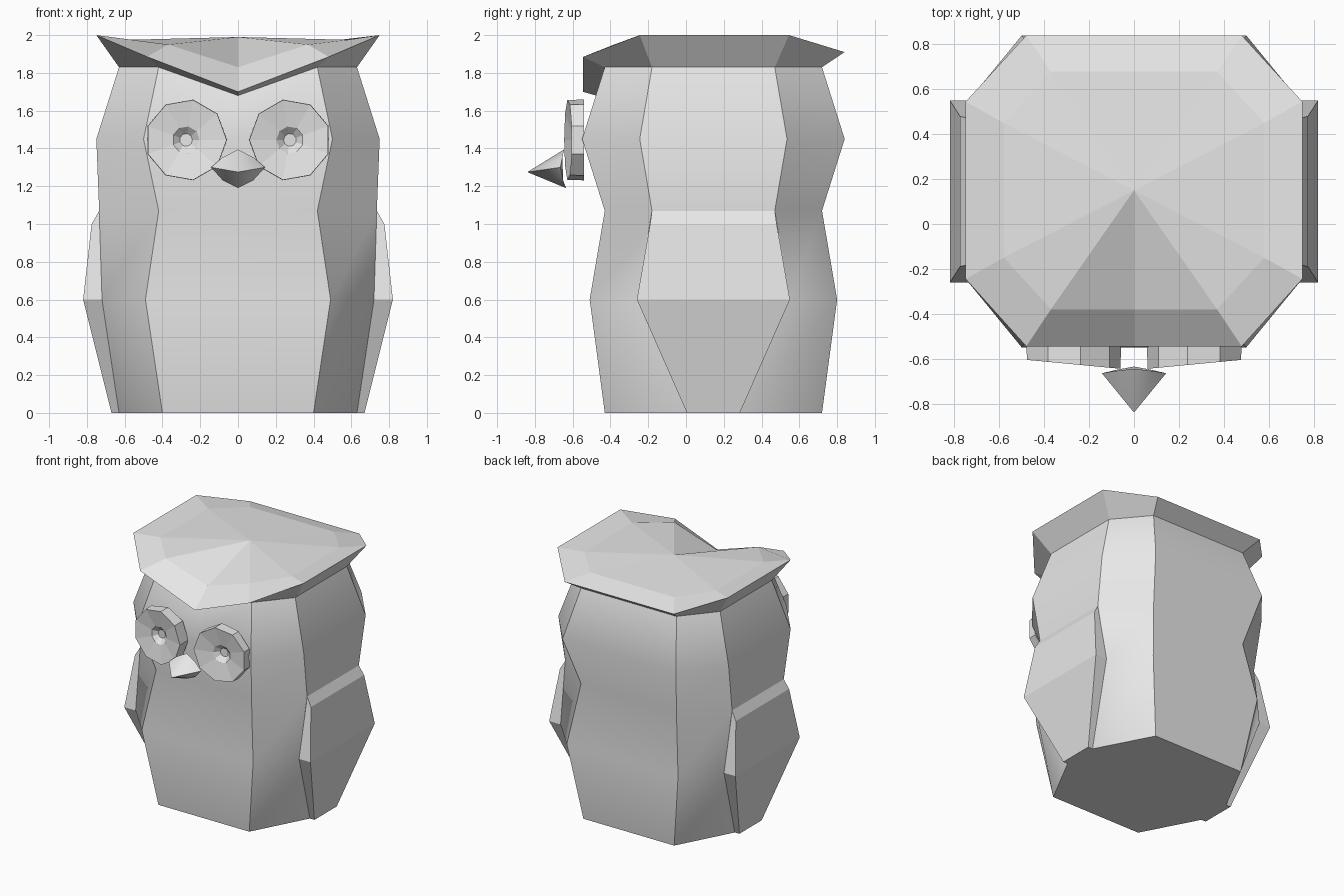
import bpy, bmesh, math

cube = bpy.data.objects.get("Cube")
if cube:
    bpy.data.objects.remove(cube, do_unlink=True)

grey = bpy.data.materials.new("light_grey")
grey.use_nodes = True
grey.diffuse_color = (0.8, 0.8, 0.8, 1)
grey.node_tree.nodes["Principled BSDF"].inputs["Base Color"].default_value = (0.8, 0.8, 0.8, 1)

MID_Y = 0.145  # body centre line, front to back


def loft(name, rings, cap_start=True, cap_end=True, apex=None, smooth=None):
    """Skin a list of equal rings, with optional caps or an apex point."""
    bm = bmesh.new()
    loops = [[bm.verts.new(p) for p in ring] for ring in rings]
    n = len(loops[0])
    for a, b in zip(loops, loops[1:]):
        for i in range(n):
            j = (i + 1) % n
            bm.faces.new((a[i], a[j], b[j], b[i]))
    if cap_start:
        bm.faces.new(loops[0])
    if apex:
        tip = bm.verts.new(apex)
        for i in range(n):
            bm.faces.new((loops[-1][i], loops[-1][(i + 1) % n], tip))
    elif cap_end:
        bm.faces.new(loops[-1])
    bmesh.ops.recalc_face_normals(bm, faces=bm.faces)
    mesh = bpy.data.meshes.new(name)
    bm.to_mesh(mesh)
    bm.free()
    mesh.materials.append(grey)
    obj = bpy.data.objects.new(name, mesh)
    bpy.context.collection.objects.link(obj)
    if smooth:
        bpy.ops.object.select_all(action='DESELECT')
        obj.select_set(True)
        bpy.context.view_layer.objects.active = obj
        bpy.ops.object.shade_smooth_by_angle(angle=math.radians(smooth))
    return obj


def mirrored(half):
    """Close a half outline whose first point lies on the centre plane."""
    return half + [(-x, y, z) for x, y, z in reversed(half[1:])]


def octagon(z, corner_x, side_x, depth, side_y, front):
    """Octagon with an extra point in the middle of its front edge."""
    return mirrored([front,
                     (corner_x, MID_Y - depth, z), (side_x, MID_Y - side_y, z),
                     (side_x, MID_Y + side_y, z), (corner_x, MID_Y + depth, z)])


# Body: height, front corner x, side x, half depth, half side length
sections = [(0, 0.40, 0.63, 0.575, 0.14), (0.6, 0.49, 0.72, 0.655, 0.405),
            (1.07, 0.42, 0.735, 0.575, 0.325), (1.45, 0.50, 0.75, 0.695, 0.39)]
body = [octagon(*s, (0, MID_Y - s[3], s[0])) for s in sections]
neck = octagon(1.83, 0.42, 0.63, 0.575, 0.325, (0, -0.475, 1.68))
loft("body", body + [neck], cap_end=False, smooth=37)

# Head top with raised ear corners and a dipped brow
rim = mirrored([(0, -0.545, 1.70), (0.48, -0.545, 1.885), (0.75, -0.245, 2.0),
                (0.75, 0.545, 2.0), (0.48, 0.84, 1.91)])
crown = mirrored([(0, -0.38, 1.83), (0.37, -0.38, 1.95), (0.58, -0.15, 1.975),
                  (0.58, 0.45, 1.975), (0.37, 0.68, 1.955)])
loft("head_top", [neck, rim, crown], cap_start=False, apex=(0, 0.15, 1.99))

# Wings: height, outer x, half length
wing_rows = [(0, 0.67, 0.14), (0.6, 0.82, 0.405), (1.0, 0.775, 0.335), (1.07, 0.735, 0.325)]
for side, label in ((1, "left"), (-1, "right")):
    rows = [[(side * 0.6, MID_Y - s, z), (side * x, MID_Y - s, z),
             (side * x, MID_Y + s, z), (side * 0.6, MID_Y + s, z)] for z, x, s in wing_rows]
    loft(label + "_wing", rows)


# Eyes: nine-sided dished discs, tilted outward, with a sunken pupil
def eye_ring(side, radius, recess, flat_back=False):
    points = []
    for k in range(9):
        a = math.pi + k * math.tau / 9
        x = 0.275 + radius * math.cos(a)
        y = -0.54 if flat_back else -0.645 + (x - 0.06) * 0.095 + recess
        points.append((side * x, y, 1.445 + radius * math.sin(a)))
    return points


for side, label in ((1, "left"), (-1, "right")):
    loft(label + "_eye", [eye_ring(side, 0.217, 0, True), eye_ring(side, 0.215, 0),
                          eye_ring(side, 0.072, 0.025), eye_ring(side, 0.034, 0.06)])

# Beak: rounded diamond base drawn forward to a tip
base = mirrored([(0, -0.645, 1.395), (0.085, -0.655, 1.35), (0.143, -0.665, 1.30),
                 (0.08, -0.65, 1.23), (0, -0.635, 1.19)][:4])
base.insert(4, (0, -0.635, 1.19))
loft("beak", [base], apex=(0, -0.84, 1.275), smooth=60)
